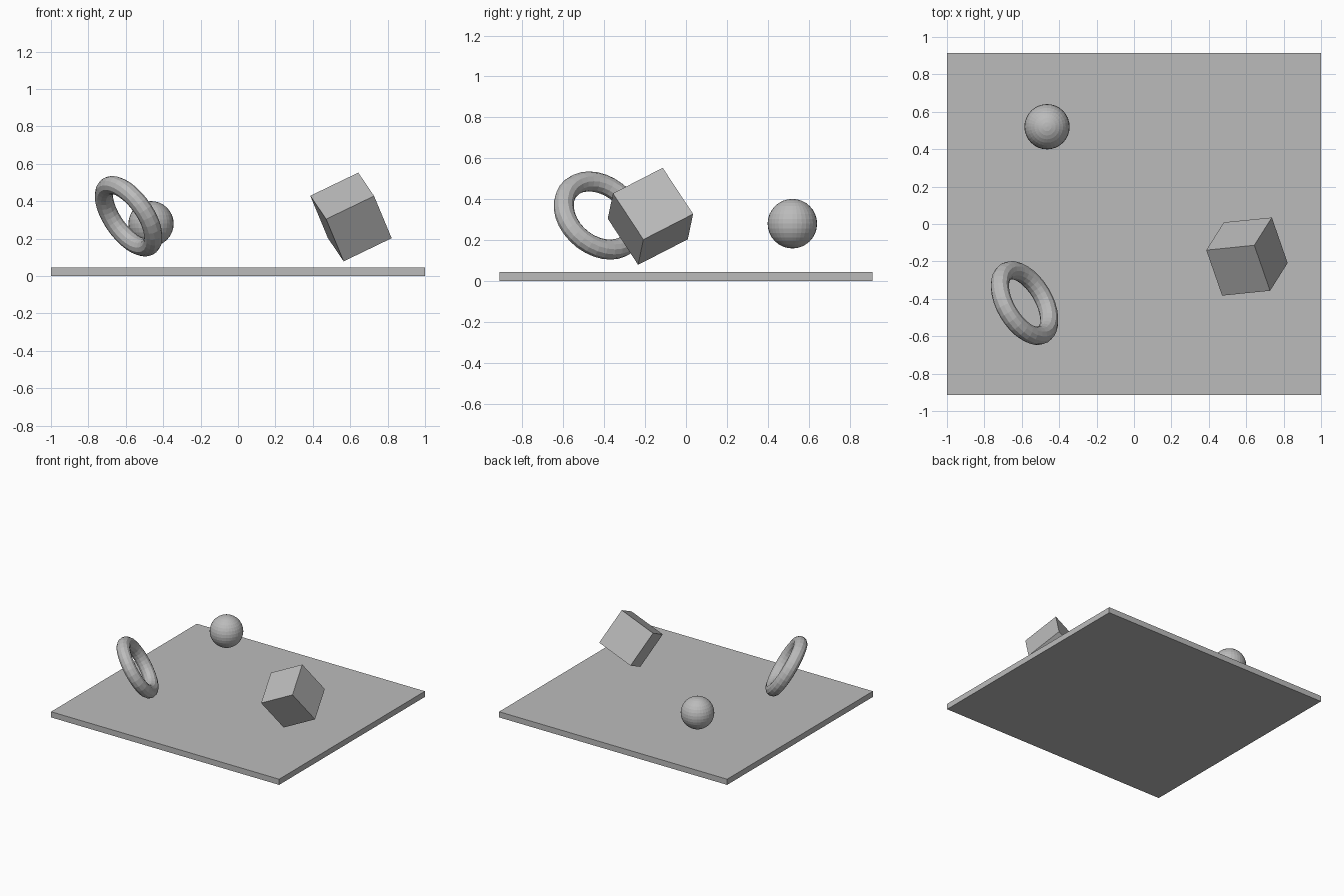
import bpy
from mathutils import Euler, Vector

default = bpy.data.objects.get("Cube")
if default:
    bpy.data.objects.remove(default, do_unlink=True)

# One plain grey for every part
GREY = (0.5, 0.5, 0.5, 1.0)
grey = bpy.data.materials.new("plain_grey")
grey.use_nodes = True
grey.diffuse_color = GREY
grey.node_tree.nodes["Principled BSDF"].inputs["Base Color"].default_value = GREY


def finish(name, scale=None):
    """Name and colour the object just added."""
    ob = bpy.context.object
    ob.name = name
    if scale:
        ob.scale = scale
    ob.data.materials.append(grey)
    return ob


# Thin ground slab
bpy.ops.mesh.primitive_cube_add(size=1, location=(0, 0, 0.0225))
finish("ground_slab", (2.0, 1.826, 0.045))

# Floating ball
bpy.ops.mesh.primitive_uv_sphere_add(segments=32, ring_count=16, radius=0.121,
                                     location=(-0.465, 0.52, 0.28))
finish("ball")

# Tumbling block
bpy.ops.mesh.primitive_cube_add(size=0.286, location=(0.604, -0.174, 0.316),
                                rotation=Euler((0.505, -0.447, 0.1)))
finish("tilted_block")

# Tilted ring, aimed along its axis
axis = Vector((0.736, 0.436, 0.52))
bpy.ops.mesh.primitive_torus_add(major_segments=32, minor_segments=12,
                                 major_radius=0.195, minor_radius=0.049,
                                 location=(-0.585, -0.4225, 0.32),
                                 rotation=axis.to_track_quat('Z', 'Y').to_euler())
finish("tilted_ring")
